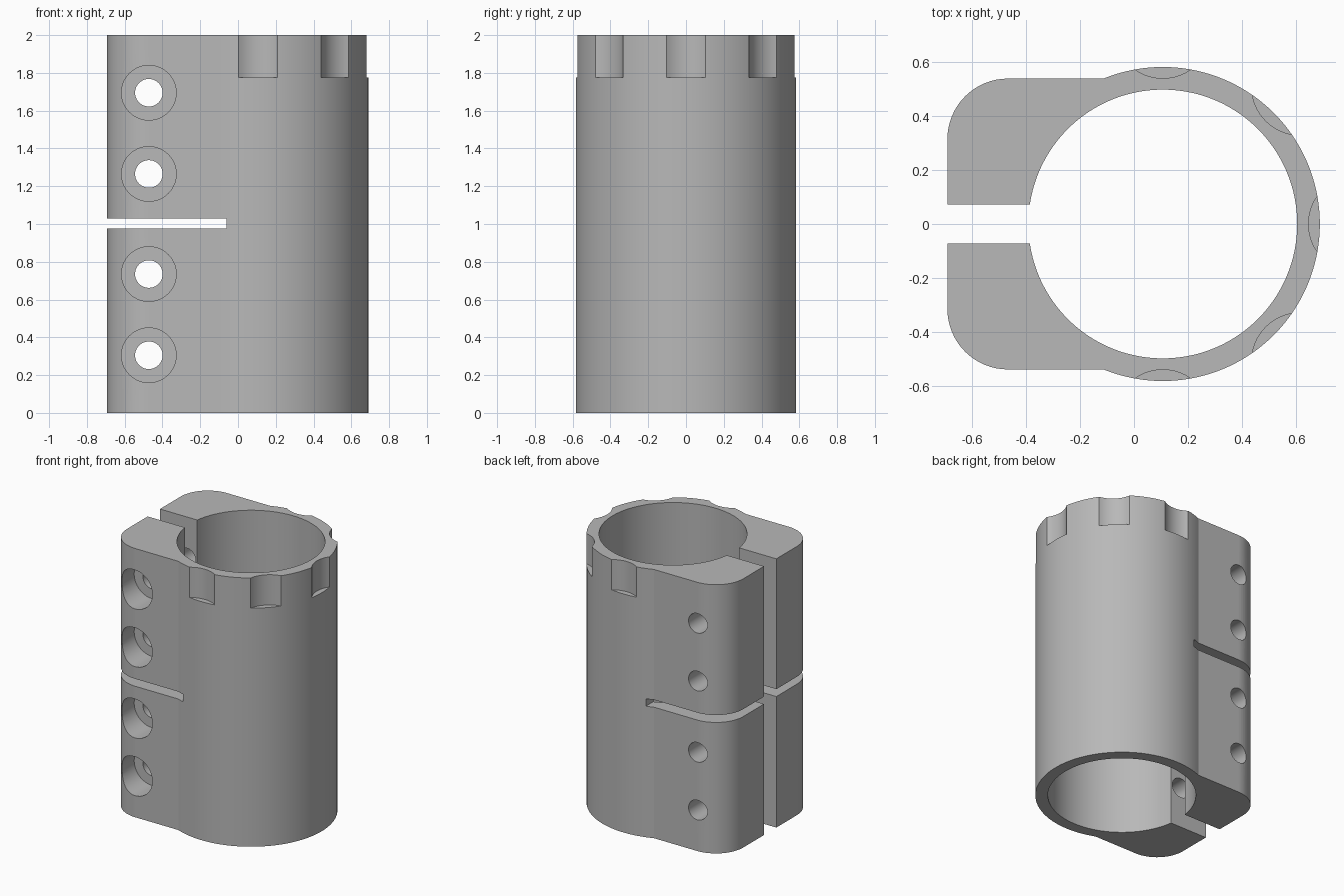
import bpy, bmesh
from math import pi, sin, cos, asin, sqrt
from mathutils import Matrix

cube = bpy.data.objects.get("Cube")
if cube:
    bpy.data.objects.remove(cube, do_unlink=True)

# Main dimensions
HEIGHT = 2.0
AXIS_X, R_OUT, R_IN = 0.107, 0.583, 0.499
BLOCK_X, BLOCK_Y, CORNER = -0.693, 0.54, 0.225
SLOT = 0.0725

metal = bpy.data.materials.new("plain grey")
metal.use_nodes = True
grey = (0.48, 0.48, 0.48, 1)
metal.diffuse_color = grey
metal.node_tree.nodes["Principled BSDF"].inputs["Base Color"].default_value = grey


def arc(cx, cy, r, a0, a1, n):
    return [(cx + r * cos(a0 + (a1 - a0) * i / n),
             cy + r * sin(a0 + (a1 - a0) * i / n)) for i in range(n + 1)]


def prism(name, points, z0, z1, matrix=Matrix()):
    """Extrude a closed outline from z0 to z1, then place it."""
    bm = bmesh.new()
    base = bm.faces.new([bm.verts.new((x, y, z0)) for x, y in points])
    top = bmesh.ops.extrude_face_region(bm, geom=[base])["geom"]
    bmesh.ops.translate(bm, vec=(0, 0, z1 - z0),
                        verts=[v for v in top if isinstance(v, bmesh.types.BMVert)])
    bm.transform(matrix)
    bmesh.ops.recalc_face_normals(bm, faces=bm.faces)
    mesh = bpy.data.meshes.new(name)
    bm.to_mesh(mesh)
    bm.free()
    mesh.materials.append(metal)
    obj = bpy.data.objects.new(name, mesh)
    bpy.context.collection.objects.link(obj)
    return obj


# Clamp body: open ring joined to a rounded, split block
join = pi - asin(BLOCK_Y / R_OUT)
lip = pi - asin(SLOT / R_IN)
outer = arc(AXIS_X, 0, R_OUT, 0, join, 64)
corner = arc(BLOCK_X + CORNER, BLOCK_Y - CORNER, CORNER, pi / 2, pi, 16)
inner = arc(AXIS_X, 0, R_IN, lip, 0, 80)
half_out = outer + corner + [(BLOCK_X, SLOT)]
half_in = inner


def flip(points):
    return [(x, -y) for x, y in reversed(points)]


outline = half_out + half_in + flip(half_in)[1:] + flip(half_out)[:-1]
body = prism("clamp_body", outline, 0, HEIGHT)
bpy.context.view_layer.objects.active = body
body.select_set(True)


def cut(cutter):
    cutter.hide_render = True
    mod = body.modifiers.new("cut", "BOOLEAN")
    mod.operation, mod.solver, mod.object = "DIFFERENCE", "EXACT", cutter
    bpy.ops.object.modifier_apply(modifier=mod.name)
    bpy.data.objects.remove(cutter, do_unlink=True)


# Horizontal relief slit
cut(prism("slit_cutter", [(-1, -1), (-0.06, -1), (-0.06, 1), (-1, 1)], 0.975, 1.03))

# Bolt holes with counterbores on the front
for z in (0.305, 0.735, 1.265, 1.695):
    place = Matrix.Translation((-0.472, 0, z)) @ Matrix.Rotation(-pi / 2, 4, "X")
    for radius, y0, y1 in ((0.073, -1, 1), (0.145, -1, -BLOCK_Y + 0.2)):
        circle = arc(0, 0, radius, 0, 2 * pi, 40)[:-1]
        cut(prism("bolt_cutter", circle, y0, y1, place))

# Scalloped notches around the top rim
NOTCH_R = 0.18
for i in range(-2, 3):
    a, d = i * pi / 4, 0.541 + NOTCH_R
    circle = arc(AXIS_X + d * cos(a), d * sin(a), NOTCH_R, 0.01, 2 * pi + 0.01, 64)[:-1]
    cut(prism("notch_cutter", circle, 1.775, 2.2))

bpy.ops.object.shade_smooth_by_angle(angle=pi / 9)
weighted = body.modifiers.new("weighted normals", "WEIGHTED_NORMAL")
weighted.keep_sharp = True
